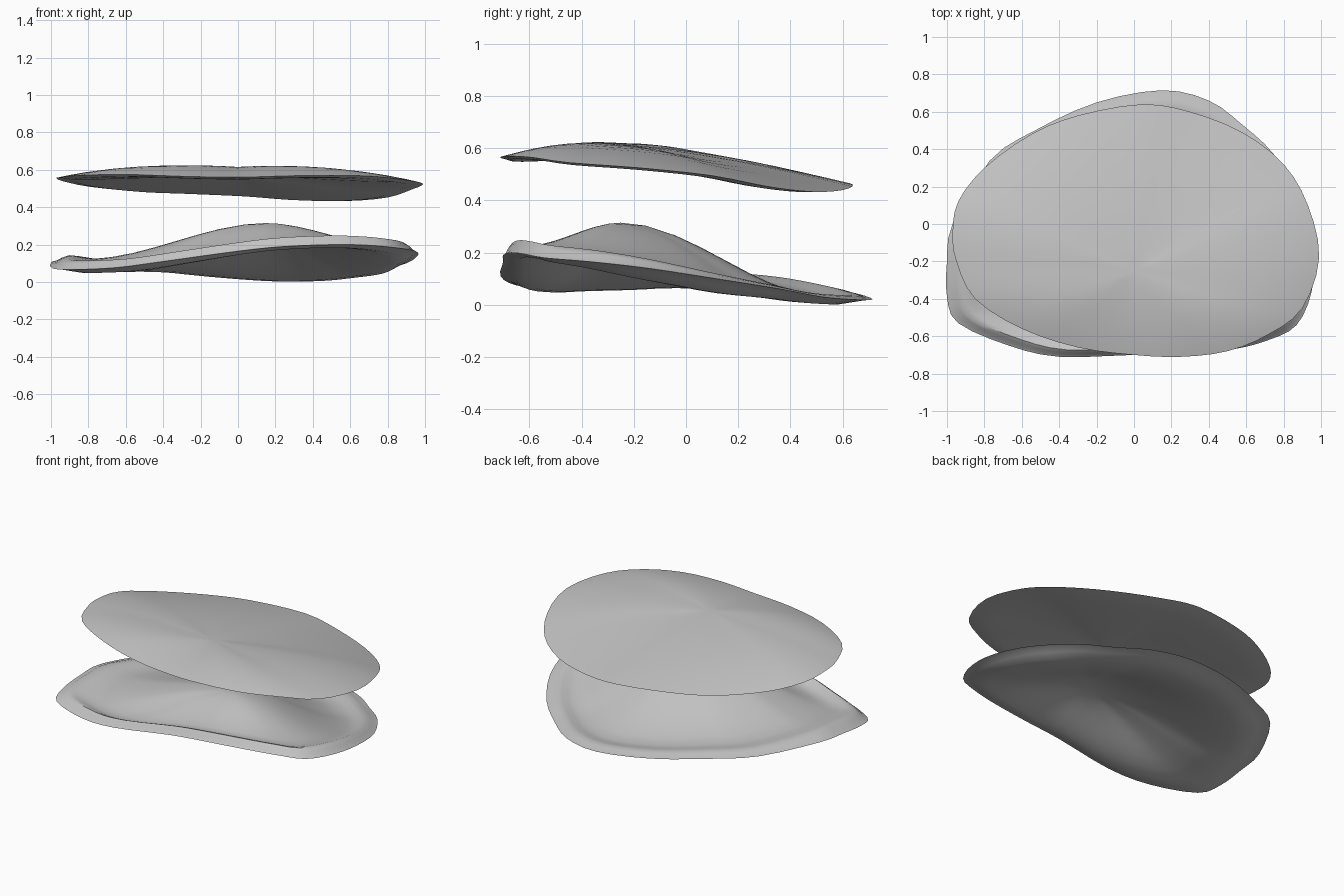
import bpy
import bmesh
from mathutils import Vector

STEPS = 3  # curve subdivisions between outline points

if "Cube" in bpy.data.objects:
    bpy.data.objects.remove(bpy.data.objects["Cube"], do_unlink=True)

material = bpy.data.materials.new("soft grey")
material.use_nodes = True
grey = (0.55, 0.55, 0.55, 1)
material.diffuse_color = grey
material.node_tree.nodes["Principled BSDF"].inputs["Base Color"].default_value = grey


def smooth(t):
    t = max(0.0, min(1.0, t))
    return t * t * (3 - 2 * t)


def closed_curve(points):
    """Smooth closed loop through the control points (Catmull-Rom)."""
    pts = [Vector(p) for p in points]
    count = len(pts)
    loop = []
    for i in range(count):
        a, b, c, d = (pts[(i + k) % count] for k in (-1, 0, 1, 2))
        for step in range(STEPS):
            t = step / STEPS
            loop.append(b + 0.5 * t * ((c - a) + t * ((2 * a - 5 * b + 4 * c - d)
                        + t * (3 * (b - c) + d - a))))
    return loop


def build_shell(name, rim, centre, top_rings, bottom_rings, top_height, bottom_height):
    """Close a rim with a top and a bottom skin made of shrinking rings."""
    bm = bmesh.new()
    edge = [bm.verts.new(p) for p in rim]
    count = len(rim)

    def skin(rings, height, flip):
        previous = edge
        for t in rings:
            ring = []
            for p in rim:
                xy = centre.lerp(p, t)
                ring.append(bm.verts.new((xy.x, xy.y, height(p, t))))
            for i in range(count):
                j = (i + 1) % count
                face = [previous[i], previous[j], ring[j], ring[i]]
                bm.faces.new(face[::-1] if flip else face)
            previous = ring
        tip = bm.verts.new((centre.x, centre.y, height(rim[0], 0)))
        for i in range(count):
            face = [previous[i], previous[(i + 1) % count], tip]
            bm.faces.new(face[::-1] if flip else face)

    skin(top_rings, top_height, False)
    skin(bottom_rings, bottom_height, True)
    bmesh.ops.recalc_face_normals(bm, faces=bm.faces)
    mesh = bpy.data.meshes.new(name)
    bm.to_mesh(mesh)
    bm.free()
    mesh.materials.append(material)
    obj = bpy.data.objects.new(name, mesh)
    bpy.context.collection.objects.link(obj)
    bpy.ops.object.select_all(action="DESELECT")
    obj.select_set(True)
    bpy.context.view_layer.objects.active = obj
    bpy.ops.object.shade_smooth_by_angle(angle=0.7)


# Upper pad: thin, gently domed towards the front and hollow below
pad_rim = closed_curve([
    (-.97, -.05, .555), (-.95, -.2, .56), (-.85, -.4, .57), (-.6, -.56, .575),
    (-.3, -.66, .565), (0, -.7, .56), (.25, -.71, .567), (.5, -.68, .57),
    (.72, -.59, .565), (.9, -.45, .545), (.99, -.18, .525), (.93, .1, .495),
    (.8, .32, .452), (.58, .49, .433), (.3, .6, .44), (.04, .64, .46),
    (-.3, .58, .475), (-.55, .48, .485), (-.8, .3, .51), (-.94, .12, .54)])
pad_centre = Vector((0, -.25, .54))


def pad_top(p, t):
    fullness = 1.7 + 1.5 * smooth(abs(p.x))
    return pad_centre.z + (p.z - pad_centre.z) * t + 0.075 * (1 - t ** fullness)


def pad_bottom(p, t):
    lip = 0.01 * smooth((1 - t) / 0.1)
    return pad_centre.z + (p.z - pad_centre.z) * t - lip + 0.036 * (1 - smooth(t / 0.95))


pad_rings = [.97, .92, .84, .74, .62, .5, .37, .24, .12]
build_shell("upper_pad", pad_rim, pad_centre, pad_rings, pad_rings, pad_top, pad_bottom)

# Lower cup: raised lip, shallow channel and central dome, hollow underneath
cup_rim = closed_curve([
    (-1, -.39, .08), (-.94, -.53, .066), (-.67, -.65, .075), (-.4, -.71, .11),
    (0, -.7, .165), (.25, -.7, .19), (.53, -.67, .2), (.72, -.62, .195),
    (.87, -.54, .18), (.95, -.36, .165), (.96, -.14, .14), (.9, .12, .1),
    (.75, .37, .06), (.58, .53, .03), (.4, .66, .02), (.15, .715, .022),
    (-.2, .65, .045), (-.53, .5, .075), (-.77, .34, .095), (-.97, 0, .11), (-1, -.2, .1)])
cup_centre = Vector((.15, -.25, .315))
LIP = 0.92


def lip_height(p):
    return 0.018 + 0.03 * smooth(0.45 - p.y)


def cup_top(p, t):
    ridge = p.z + lip_height(p)
    if t >= LIP:
        return p.z + lip_height(p) * smooth((1 - t) / (1 - LIP))
    channel = 0.02 * smooth((LIP - t) / 0.12)
    floor = ridge - channel
    return cup_centre.z + (floor - cup_centre.z) * smooth(t / 0.84)


def cup_bottom(p, t):
    # The outer wall drops further at the two ends than along front and back
    ends = smooth((abs(p.x) - 0.4) / 0.5) * smooth((p.y + 0.6) / 0.5) * smooth(p.z / 0.1)
    depth = 0.018 + 0.03 * ends
    floor = p.z - depth * smooth((1 - t) / 0.15)
    return 0.25 + (floor - 0.25) * smooth(t / 0.88)


build_shell("lower_cup", cup_rim, cup_centre,
            [.975, .95, LIP, .89, .85, .8, .72, .62, .52, .42, .32, .22, .1],
            [.97, .93, .87, .8, .7, .6, .5, .4, .3, .2, .1], cup_top, cup_bottom)
